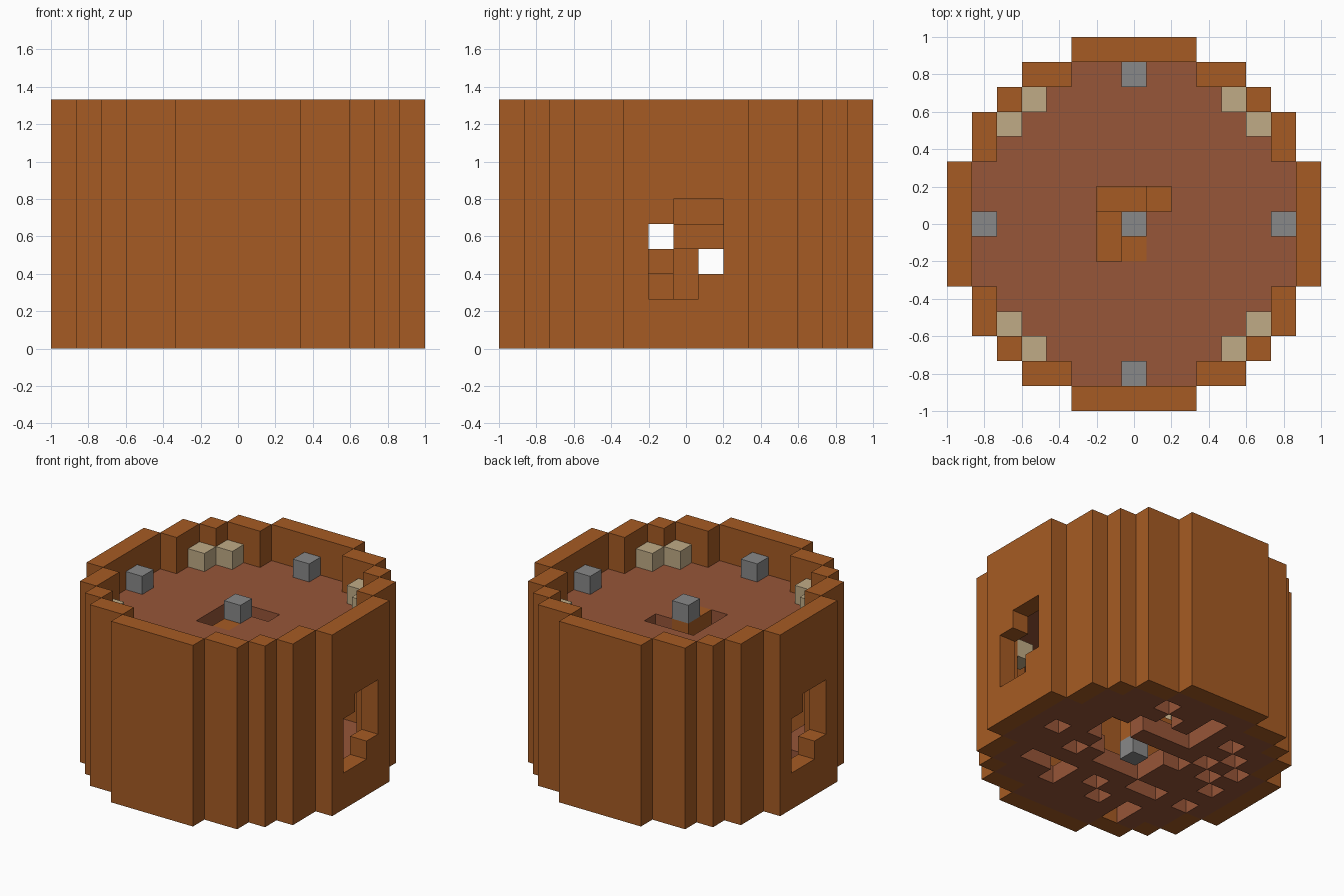
import bpy, bmesh
from mathutils import Vector

cube = bpy.data.objects.get("Cube")
if cube:
    bpy.data.objects.remove(cube, do_unlink=True)

N = 15            # blocks across
U = 2 / N         # block size
MID = N // 2
TOP = 10          # blocks high
CEILING = 7       # layer of the upper floor


def material(name, rgb):
    m = bpy.data.materials.new(name)
    m.use_nodes = True
    m.diffuse_color = (*rgb, 1)
    m.node_tree.nodes["Principled BSDF"].inputs["Base Color"].default_value = (*rgb, 1)
    return m


brown = material("brown wood", (0.38, 0.105, 0.017))
clay = material("red clay", (0.31, 0.092, 0.040))
grey = material("grey stone", (0.25, 0.25, 0.25))
beige = material("beige stone", (0.53, 0.41, 0.24))


# Stepped round plan: half width of the tower for each row away from the middle
def half_width(row):
    return [7, 7, 7, 6, 6, 5, 4, 2][row] if 0 <= row <= MID else -1


def in_plan(x, y):
    return abs(x - MID) <= half_width(abs(y - MID))


SIDES = [(1, 0), (-1, 0), (0, 1), (0, -1)]
plan = {(x, y) for x in range(N) for y in range(N) if in_plan(x, y)}
rim = {(x, y) for x, y in plan
       if any((x + i, y + j) not in plan for i, j in SIDES)}
inside = plan - rim
parts = {}

# Outer wall with a stepped window on each side, turned half round
wall = {(x, y, z) for x, y in rim for z in range(TOP)}
for y, low, high in [(6, 2, 4), (7, 2, 5), (8, 3, 5)]:
    for z in range(low, high + 1):
        wall -= {(N - 1, y, z), (0, N - 1 - y, z)}
parts["outer_wall"] = (wall, brown)

# Spiral stair round a centre post, two blocks per step
ring = [(6, 8), (7, 8), (8, 8), (8, 7), (8, 6), (7, 6), (6, 6), (6, 7)]
# walk order downwards from the top step
order = [(6, 6), (6, 7), (6, 8), (7, 8), (8, 8), (8, 7), (8, 6), (7, 6)]
stair = {(7, 6, CEILING)}
for step in range(6):
    for k in (0, 1):
        stair.add((*order[(2 * step + k) % len(order)], CEILING - 1 - step))
post = {(MID, MID, z) for z in range(1, CEILING + 1)}
parts["spiral_stair"] = (stair | post, brown)

# Upper floor, open above the stair
opening = {(6, 8), (7, 8), (8, 8), (6, 7), (6, 6), (7, 6), (MID, MID)}
parts["upper_floor"] = ({(x, y, CEILING) for x, y in inside - opening}, clay)

# Lower floor, with a stairwell and scattered missing blocks
well = set(ring) | {(MID, MID), (9, 7), (9, 8), (9, 9), (10, 8), (10, 9)}
gaps = {(12, 7), (9, 4), (10, 4), (11, 4), (9, 3), (10, 6), (6, 3), (7, 4),
        (4, 2), (4, 3), (4, 5), (5, 5), (2, 5), (2, 7), (2, 9), (3, 8),
        (3, 10), (4, 9), (4, 11), (5, 8), (9, 12), (8, 11), (6, 11), (6, 12)}
gaps |= {(x, 10) for x in range(6, 10)}
parts["lower_floor"] = ({(x, y, 0) for x, y in inside - well - gaps}, clay)

# Grey blocks: one on the post, four by the walls, one under the post
grey_cells = {(MID, MID, CEILING + 1), (MID, MID, 0)}
grey_cells |= {(MID + 6 * i, MID + 6 * j, CEILING + 1) for i, j in SIDES}
parts["grey_blocks"] = (grey_cells, grey)

# Beige blocks: pairs in the upper corners, single ones on the lower walls
beige_cells = set()
for i in (-1, 1):
    for j in (-1, 1):
        beige_cells |= {(MID + 4 * i, MID + 5 * j, CEILING + 1),
                        (MID + 5 * i, MID + 4 * j, CEILING + 1),
                        (MID + 5 * i, MID + 3 * j, 5)}
parts["beige_blocks"] = (beige_cells, beige)

filled = set().union(*(cells for cells, _ in parts.values()))


# Skin the blocks: a face wherever a block meets open space
def build(name, cells, mat, merge):
    bm = bmesh.new()
    for cell in sorted(cells):
        for axis in range(3):
            for sign in (-1, 1):
                near = list(cell)
                near[axis] += sign
                if tuple(near) in filled:
                    continue
                n, a, b = Vector(), Vector(), Vector()
                n[axis] = sign * 0.5
                a[(axis + 1) % 3] = 0.5
                b[(axis + 2) % 3] = 0.5 * sign
                c = Vector((cell[0] - MID, cell[1] - MID, cell[2] + 0.5)) + n
                corners = (c - a - b, c + a - b, c + a + b, c - a + b)
                bm.faces.new([bm.verts.new(p * U) for p in corners])
    bmesh.ops.remove_doubles(bm, verts=bm.verts[:], dist=U / 100)
    if merge:
        bmesh.ops.dissolve_limit(bm, angle_limit=0.01, verts=bm.verts[:],
                                 edges=bm.edges[:], delimit={'NORMAL'})
    mesh = bpy.data.meshes.new(name)
    bm.to_mesh(mesh)
    bm.free()
    mesh.materials.append(mat)
    bpy.context.collection.objects.link(bpy.data.objects.new(name, mesh))


for name, (cells, mat) in parts.items():
    build(name, cells, mat, merge=name in ("outer_wall", "spiral_stair"))
